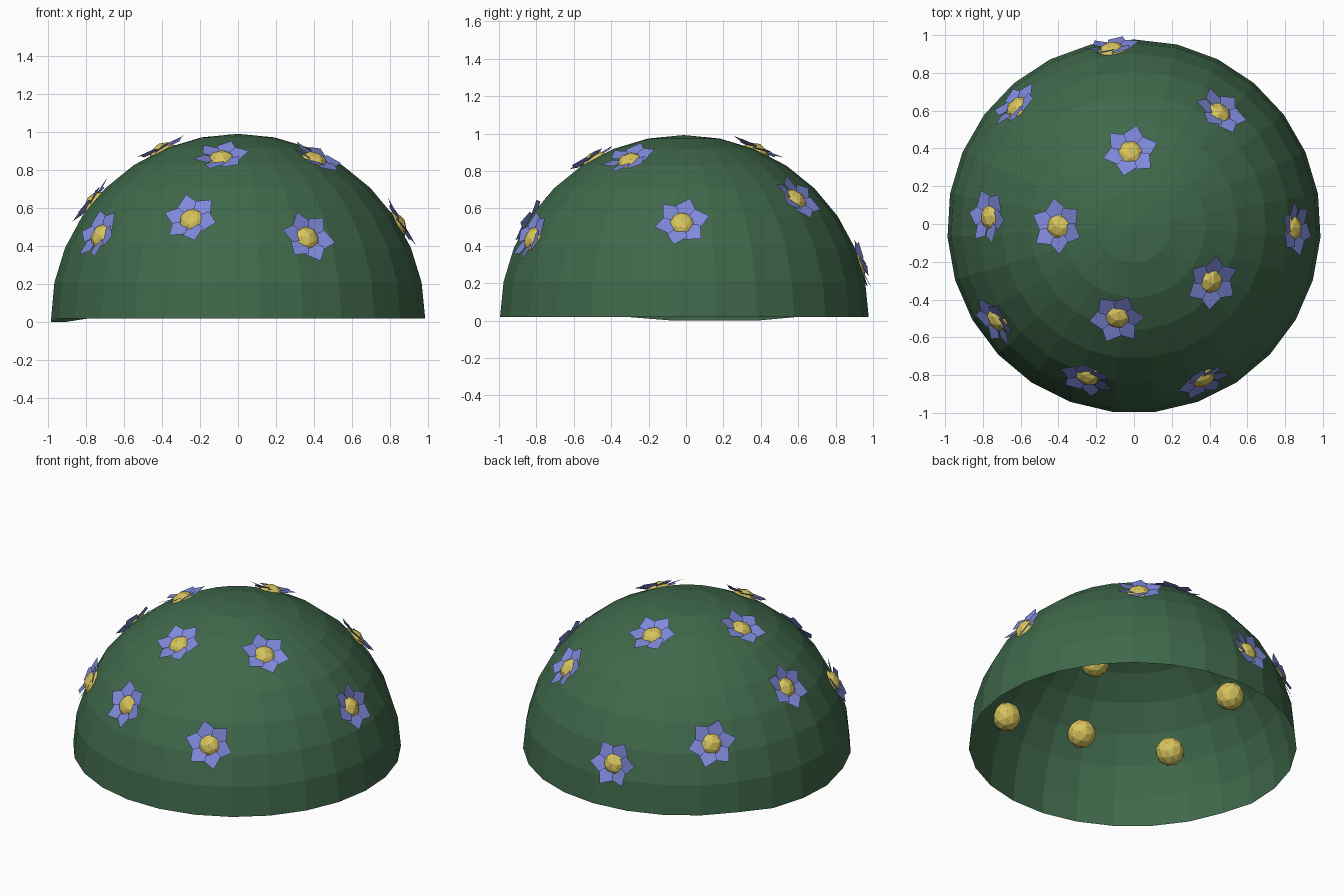
import bpy, bmesh, math, random
from mathutils import Vector, Matrix

if "Cube" in bpy.data.objects:
    bpy.data.objects.remove(bpy.data.objects["Cube"])

random.seed(4)
SEG, RINGS = 27, 8
R, RZ = 0.989, 0.974
C = Vector((0, -0.012, 0.018))


def material(name, color):
    m = bpy.data.materials.new(name)
    m.diffuse_color = (*color, 1)
    m.use_nodes = True
    m.node_tree.nodes["Principled BSDF"].inputs["Base Color"].default_value = m.diffuse_color
    return m


def finish(bm, name, mat):
    me = bpy.data.meshes.new(name)
    bm.to_mesh(me)
    bm.free()
    me.materials.append(mat)
    ob = bpy.data.objects.new(name, me)
    bpy.context.collection.objects.link(ob)
    return ob


green = material("leaf_green", (0.05, 0.14, 0.07))
blue = material("petal_blue", (0.21, 0.25, 0.70))
yellow = material("centre_yellow", (0.68, 0.55, 0.11))

# open low-poly dome shell, rim dipping slightly on the left
bm = bmesh.new()
rings = []
for i in range(RINGS):
    e = math.pi / 2 * i / RINGS
    ring = []
    for j in range(SEG):
        a = math.pi / 2 + 2 * math.pi * j / SEG
        p = C + Vector((R * math.cos(e) * math.cos(a), R * math.cos(e) * math.sin(a), RZ * math.sin(e)))
        if i == 0 and abs(math.degrees(a) - 165) < 20:
            p.z -= 0.018
        ring.append(bm.verts.new(p))
    rings.append(ring)
for lo, hi in zip(rings, rings[1:]):
    for j in range(SEG):
        k = (j + 1) % SEG
        bm.faces.new((lo[j], lo[k], hi[k], hi[j]))
top = bm.verts.new(C + Vector((0, 0, RZ)))
for j in range(SEG):
    bm.faces.new((rings[-1][j], rings[-1][(j + 1) % SEG], top))
finish(bm, "bush_dome", green)


def flower(index, direction):
    # local frame sitting on the dome surface
    d = Vector(direction).normalized()
    s = 1 / math.sqrt((d.x ** 2 + d.y ** 2) / R ** 2 + d.z ** 2 / RZ ** 2)
    frame = (Matrix.Translation(C + d * (s - 0.006)) @ d.to_track_quat('Z', 'Y').to_matrix().to_4x4()
             @ Matrix.Rotation(random.uniform(0, math.pi / 3), 4, 'Z'))
    # six twisted kite petals
    bm = bmesh.new()
    for k in range(6):
        rot = frame @ Matrix.Rotation(k * math.pi / 3, 4, 'Z')
        pts = [(0, 0, 0.005), (0.085, -0.058, 0.008), (0.15, 0, 0.026), (0.085, 0.058, 0.026)]
        v = [bm.verts.new(rot @ Vector(p)) for p in pts]
        bm.faces.new((v[0], v[1], v[2]))
        bm.faces.new((v[0], v[2], v[3]))
    finish(bm, f"petals_{index}", blue)
    # ball centre, half sunk through the shell
    bm = bmesh.new()
    bmesh.ops.create_icosphere(bm, subdivisions=2, radius=0.088,
                               matrix=frame @ Matrix.Translation((0, 0, -0.046)))
    finish(bm, f"flower_centre_{index}", yellow)


# flower positions scattered over the dome
spots = [(-0.02, 0.40, 0.91), (-0.41, 0, 0.91), (0.46, 0.61, 0.64), (-0.63, 0.64, 0.43),
         (-0.12, 0.95, 0.28), (-0.77, 0.05, 0.62), (-0.73, -0.50, 0.44), (-0.25, -0.81, 0.53),
         (0.37, -0.82, 0.43), (0.86, -0.01, 0.51), (0.42, -0.30, 0.86), (-0.09, -0.49, 0.86)]
for n, spot in enumerate(spots, 1):
    flower(n, spot)
